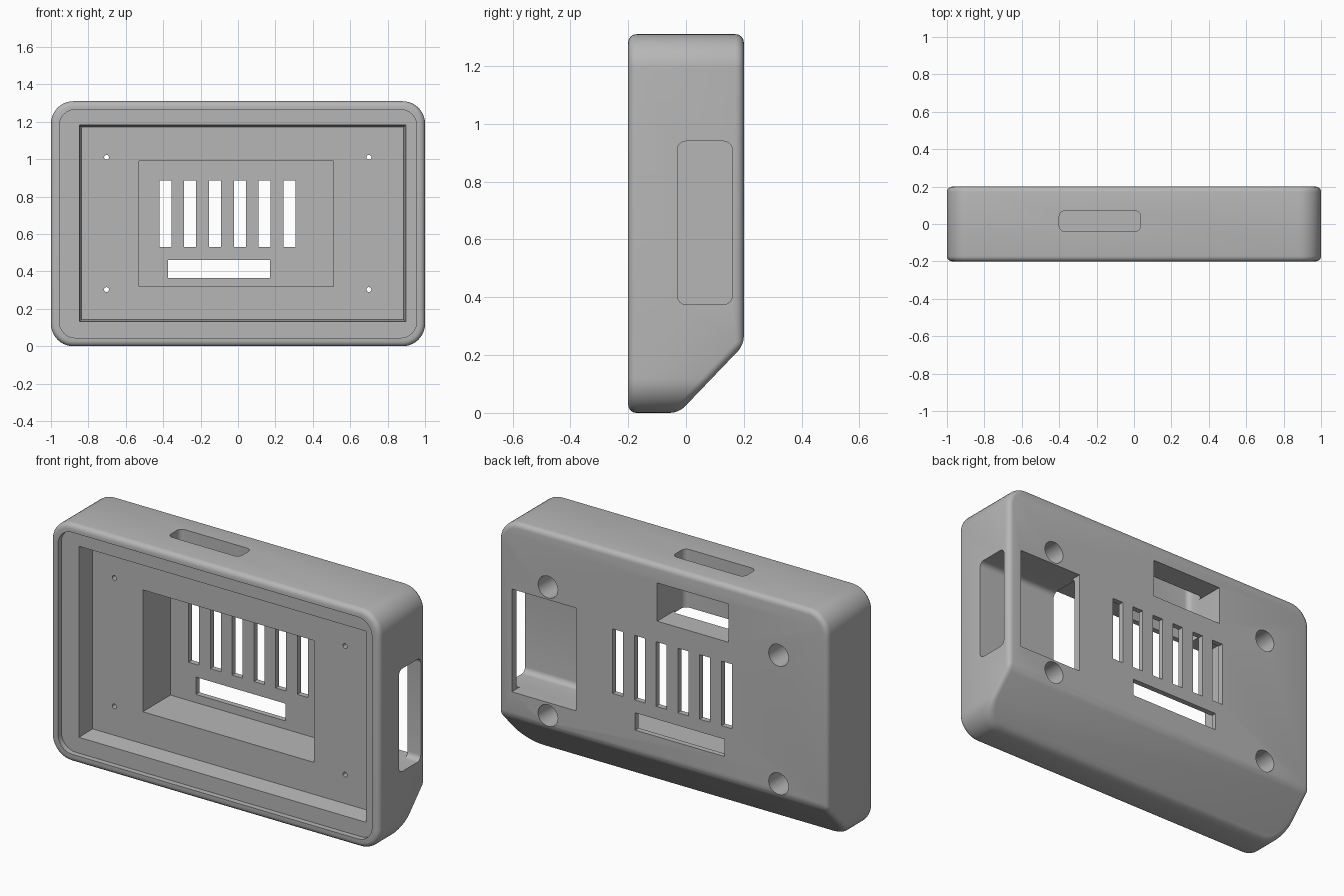
import bpy, bmesh, math
from mathutils import Matrix, Vector

cube = bpy.data.objects.get("Cube")
if cube:
    bpy.data.objects.remove(cube, do_unlink=True)

grey = bpy.data.materials.new("matte_grey")
grey.use_nodes = True
grey.diffuse_color = (0.47, 0.47, 0.47, 1)
grey.node_tree.nodes["Principled BSDF"].inputs["Base Color"].default_value = grey.diffuse_color


def make_object(name, bm):
    bmesh.ops.recalc_face_normals(bm, faces=bm.faces)
    mesh = bpy.data.meshes.new(name)
    bm.to_mesh(mesh)
    bm.free()
    mesh.materials.append(grey)
    obj = bpy.data.objects.new(name, mesh)
    bpy.context.collection.objects.link(obj)
    return obj


def block(name, x, y, z, round_axis=None, radius=0, segments=6):
    """Box between (min, max) ranges, with edges along one axis rounded."""
    bm = bmesh.new()
    bmesh.ops.create_cube(bm, size=1)
    for v in bm.verts:
        v.co = [r[0] + (c + 0.5) * (r[1] - r[0]) for c, r in zip(v.co, (x, y, z))]
    if round_axis is not None:
        edges = [e for e in bm.edges
                 if abs((e.verts[0].co - e.verts[1].co).normalized()[round_axis]) > 0.9]
        bmesh.ops.bevel(bm, geom=edges, offset=radius, offset_type='OFFSET',
                        segments=segments, profile=0.5, affect='EDGES')
    return make_object(name, bm)


def hole(name, x, z, radius, y):
    """Round hole along the depth of the case."""
    bm = bmesh.new()
    place = Matrix.Translation((x, sum(y) / 2, z)) @ Matrix.Rotation(math.pi / 2, 4, 'X')
    bmesh.ops.create_cone(bm, cap_ends=True, segments=32, radius1=radius,
                          radius2=radius, depth=y[1] - y[0], matrix=place)
    return make_object(name, bm)


# Case: rounded slab with a sloped lower back
case = block("case", (-1, 1), (-0.2, 0.2), (0, 1.31), 1, 0.12, 10)
bm = bmesh.new()
bm.from_mesh(case.data)
cut = bmesh.ops.bisect_plane(bm, geom=bm.verts[:] + bm.edges[:] + bm.faces[:],
                             plane_co=(0, -0.025, 0), plane_no=Vector((0, 0.235, -0.225)),
                             clear_outer=True)
rim = [e for e in cut["geom_cut"] if isinstance(e, bmesh.types.BMEdge)]
bmesh.ops.edgeloop_fill(bm, edges=rim)
bmesh.ops.recalc_face_normals(bm, faces=bm.faces)
bm.to_mesh(case.data)
bm.free()

# Softened outer edges
soft = case.modifiers.new("soft_edges", 'BEVEL')
soft.width = 0.028
soft.segments = 4
soft.limit_method = 'ANGLE'
soft.angle_limit = math.radians(25)
soft.use_clamp_overlap = False

# Front lip, tapered screen recess and electronics bay
cutters = [
    block("lip_cut", (-0.955, 0.955), (-0.3, -0.17), (0.045, 1.265), 1, 0.085, 8),
    block("bay_cut", (-0.53, 0.51), (-0.19, 0.17), (0.32, 0.99)),
]
recess = block("recess_cut", (-0.85, 0.90), (-0.19, -0.07), (0.13, 1.185))
for v in recess.data.vertices:
    if v.co.y > -0.1:
        v.co.x -= math.copysign(0.014, v.co.x)
        v.co.z -= math.copysign(0.014, v.co.z - 0.65)
cutters.append(recess)

# Side and top connector openings, each with a window in the back
cutters += [
    block("side_opening_cut", (0.5, 1.1), (-0.03, 0.16), (0.375, 0.94), 0, 0.03),
    block("side_window_cut", (0.53, 0.92), (0.06, 0.3), (0.375, 0.94)),
    block("top_opening_cut", (-0.4, 0.035), (-0.04, 0.07), (0.95, 1.4), 2, 0.03),
    block("top_window_cut", (-0.4, 0.035), (0.02, 0.3), (1.0, 1.21)),
]

# Vents through the back wall
for i in range(6):
    left = -0.42 + 0.1325 * i
    cutters.append(block("vent_cut", (left, left + 0.064), (0.1, 0.3), (0.53, 0.885)))
cutters.append(block("low_vent_cut", (-0.375, 0.17), (0.1, 0.3), (0.365, 0.46)))

# Screw holes with wide counterbores at the back
for x in (-0.703, 0.70):
    for z in (0.303, 1.01):
        cutters.append(hole("counterbore_cut", x, z, 0.06, (-0.02, 0.3)))
        cutters.append(hole("screw_cut", x, z, 0.013, (-0.1, 0.1)))

for cutter in cutters:
    cutter.hide_render = True
    mod = case.modifiers.new(cutter.name, 'BOOLEAN')
    mod.operation = 'DIFFERENCE'
    mod.solver = 'EXACT'
    mod.object = cutter

# Bake the cuts, then drop the cutters
bpy.context.view_layer.update()
graph = bpy.context.evaluated_depsgraph_get()
baked = bpy.data.meshes.new_from_object(case.evaluated_get(graph))
case.modifiers.clear()
case.data = baked
for cutter in cutters:
    bpy.data.objects.remove(cutter, do_unlink=True)

bpy.ops.object.select_all(action='DESELECT')
case.select_set(True)
bpy.context.view_layer.objects.active = case
bpy.ops.object.shade_smooth_by_angle(angle=math.radians(30))
